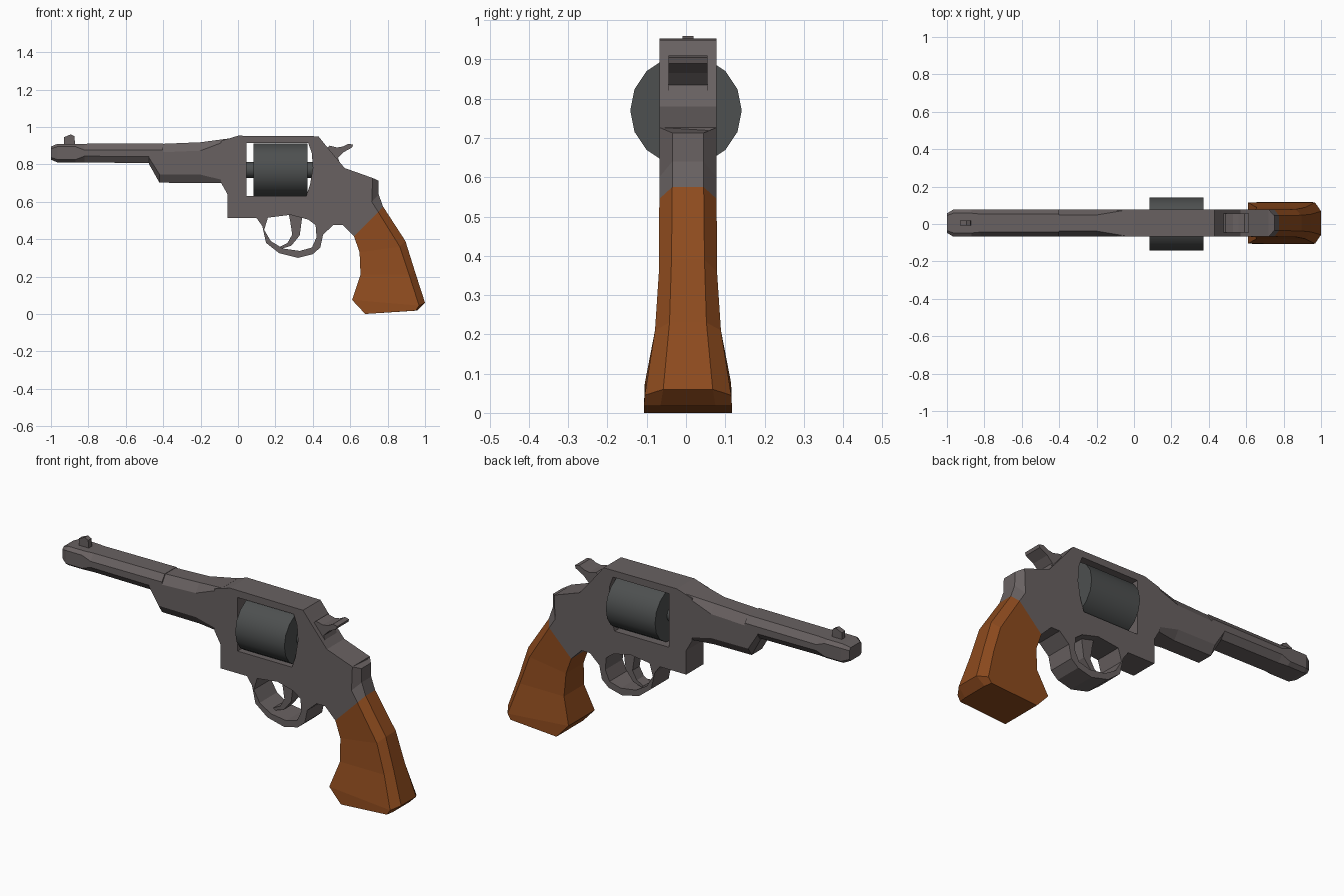
import bpy, bmesh, math
from mathutils import Vector

if "Cube" in bpy.data.objects:
    bpy.data.objects.remove(bpy.data.objects["Cube"])

YC = 0.005   # centre plane of the flat parts
W = 0.073    # half width of frame and barrel


def material(name, rgb):
    m = bpy.data.materials.new(name)
    m.diffuse_color = (*rgb, 1)
    m.use_nodes = True
    m.node_tree.nodes["Principled BSDF"].inputs["Base Color"].default_value = m.diffuse_color
    return m


STEEL = material("steel", (0.14, 0.12, 0.12))
DARK = material("dark_steel", (0.075, 0.08, 0.08))
WOOD = material("wood", (0.27, 0.07, 0.013))


def plate(name, loops, half, mat):
    """Flat side profile (x, z) with optional holes, thickened along y."""
    cu = bpy.data.curves.new(name, 'CURVE')
    cu.dimensions, cu.fill_mode, cu.extrude = '2D', 'BOTH', half
    for pts in loops:
        s = cu.splines.new('POLY')
        s.points.add(len(pts) - 1)
        for p, (x, z) in zip(s.points, pts):
            p.co = (x, z, 0, 1)
        s.use_cyclic_u, s.use_smooth = True, False
    cu.materials.append(mat)
    ob = bpy.data.objects.new(name, cu)
    ob.rotation_euler.x = math.pi / 2
    ob.location.y = YC
    bpy.context.collection.objects.link(ob)
    bpy.ops.object.select_all(action='DESELECT')
    ob.select_set(True)
    bpy.context.view_layer.objects.active = ob
    bpy.ops.object.convert(target='MESH')


def loft(name, rings, mat):
    """Skin a list of equal-length point rings and cap both ends."""
    bm = bmesh.new()
    vs = [[bm.verts.new(Vector(p) + Vector((0, YC, 0))) for p in r] for r in rings]
    n = len(vs[0])
    for a, b in zip(vs, vs[1:]):
        for i in range(n):
            j = (i + 1) % n
            bm.faces.new((a[i], a[j], b[j], b[i]))
    bm.faces.new(vs[0])
    bm.faces.new(vs[-1])
    bmesh.ops.remove_doubles(bm, verts=bm.verts, dist=1e-5)
    bmesh.ops.recalc_face_normals(bm, faces=bm.faces)
    me = bpy.data.meshes.new(name)
    bm.to_mesh(me)
    bm.free()
    me.materials.append(mat)
    ob = bpy.data.objects.new(name, me)
    bpy.context.collection.objects.link(ob)


def octagon(x, w, lo, hi, cy, cz):
    """Chamfered rectangle in the y-z plane."""
    half = [(w - cy, lo), (w, lo + cz), (w, hi - cz), (w - cy, hi)]
    return [(x, y, z) for y, z in half] + [(x, -y, z) for y, z in reversed(half)]


def handle_ring(front, side, ridge, w, r):
    """Handle section: flat front, chamfered back ridge."""
    half = [(front, w), (side, w), (ridge, r)]
    return [(p[0], -y, p[1]) for p, y in half] + [(p[0], y, p[1]) for p, y in reversed(half)]


def tube(name, x0, x1, z, r, sides, mat):
    bpy.ops.mesh.primitive_cylinder_add(vertices=sides, radius=r, depth=x1 - x0,
                                        location=((x0 + x1) / 2, 0, z),
                                        rotation=(0, math.pi / 2, 0))
    ob = bpy.context.object
    ob.name = name
    ob.data.materials.append(mat)
    bpy.ops.object.shade_smooth_by_angle(angle=math.radians(40))


# frame with trigger guard, cylinder window and guard opening
frame = [(-.056, .512), (-.056, .64), (-.09, .70), (-.09, .925), (0, .953), (.43, .95),
         (.47, .90), (.57, .78), (.72, .727), (.715, .60), (.75, .545), (.62, .415),
         (.56, .475), (.51, .475), (.455, .425), (.44, .355), (.40, .32), (.32, .30),
         (.22, .325), (.15, .38), (.13, .47), (.10, .512)]
window = [(.045, .63), (.045, .915), (.375, .915), (.395, .86), (.40, .78), (.385, .69), (.365, .63)]
opening = [(.14, .45), (.175, .39), (.24, .35), (.33, .337), (.395, .355), (.42, .41),
           (.415, .475), (.375, .505), (.28, .53), (.16, .515)]
plate("frame", [frame, window, opening], W, STEEL)

# chamfered back strap closing the rear of the frame
loft("back_strap", [handle_ring((s[0] - .04, s[1]), s, r, W, .04) for s, r in [
    ((.72, .727), (.75, .713)), ((.715, .60), (.752, .64)), ((.75, .545), (.775, .575))]], STEEL)

# barrel with muzzle block
loft("barrel", [octagon(*a) for a in [
    (-1, .052, .825, .895, .012, .012), (-.965, W, .81, .91, .02, .015),
    (-.87, W, .81, .91, .02, .015), (-.82, W, .81, .91, .025, .034),
    (-.40, W, .806, .912, .025, .034)]], STEEL)

# thick barrel shroud and underlug, blending into the frame
loft("barrel_shroud", [octagon(*a) for a in [
    (-.475, W, .80, .907, .025, .034), (-.42, W, .702, .909, .03, .045),
    (-.20, W, .70, .918, .03, .045), (-.05, W, .70, .938, .005, .008)]], STEEL)

# rotating cylinder and its axle
tube("cylinder", .083, .372, .77, .142, 16, DARK)
tube("cylinder_axle", .03, .40, .77, .042, 12, DARK)

# small side-profile parts
plate("hammer", [[(.45, .78), (.47, .88), (.49, .90), (.53, .89), (.56, .895), (.59, .91),
                  (.615, .905), (.61, .89), (.565, .865), (.535, .835), (.55, .79)]], .05, STEEL)
plate("trigger", [[(.27, .54), (.345, .53), (.33, .42), (.285, .365), (.22, .345),
                   (.225, .36), (.265, .38), (.29, .425), (.28, .49)]], .03, STEEL)
plate("front_sight", [[(-.93, .90), (-.93, .945), (-.895, .96), (-.875, .95), (-.87, .90)]],
      .014, STEEL)

# wooden grip flaring toward the butt
loft("grip", [handle_ring(*a) for a in [
    ((.62, .415), (.75, .545), (.775, .575), W, .04),
    ((.65, .33), (.865, .36), (.895, .39), .074, .042),
    ((.655, .21), (.915, .21), (.945, .23), .084, .047),
    ((.61, .075), (.968, .045), (1.0, .06), .110, .063),
    ((.68, 0), (.95, .018), (.957, .018), .112, .07)]], WOOD)
